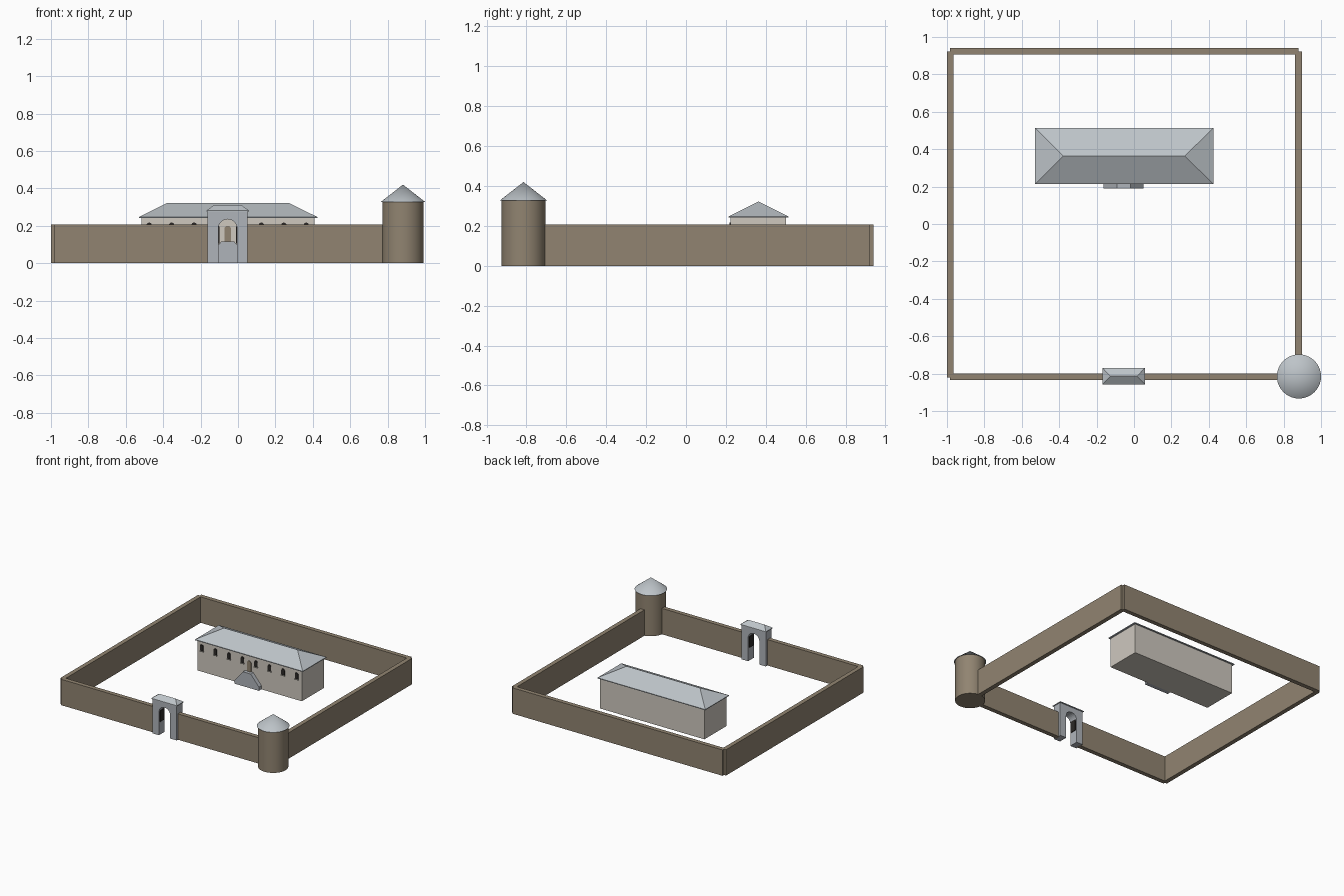
import bpy, bmesh, math

if "Cube" in bpy.data.objects:
    bpy.data.objects.remove(bpy.data.objects["Cube"])

def material(name, color):
    m = bpy.data.materials.new(name)
    m.diffuse_color = (*color, 1)
    m.use_nodes = True
    m.node_tree.nodes["Principled BSDF"].inputs["Base Color"].default_value = m.diffuse_color
    return m

BROWN = material("brown_stone", (.283, .231, .165))
CREAM = material("cream_plaster", (.62, .58, .52))
SLATE = material("pale_roof", (.51, .55, .58))
GREY = material("grey_stone", (.43, .455, .49))
DARK = material("dark_glass", (.025, .022, .02))

def finish(name, bm, mat):
    bmesh.ops.recalc_face_normals(bm, faces=bm.faces)
    me = bpy.data.meshes.new(name)
    bm.to_mesh(me)
    bm.free()
    me.materials.append(mat)
    ob = bpy.data.objects.new(name, me)
    bpy.context.collection.objects.link(ob)
    return ob

def box(name, x, y, z, mat):
    bm = bmesh.new()
    bmesh.ops.create_cube(bm, size=1)
    for v in bm.verts:
        v.co = [r[0] + (c + .5) * (r[1] - r[0]) for c, r in zip(v.co, (x, y, z))]
    return finish(name, bm, mat)

def prism(name, outline, y0, y1, mat):
    """Extrude an x-z outline from y0 to y1."""
    bm = bmesh.new()
    face = bm.faces.new([bm.verts.new((x, y0, z)) for x, z in outline])
    out = bmesh.ops.extrude_face_region(bm, geom=[face])["geom"]
    for v in out:
        if isinstance(v, bmesh.types.BMVert):
            v.co.y = y1
    return finish(name, bm, mat)

def hip_roof(name, x, y, eave, ridge_z, inset, mat, edge=.006):
    bm = bmesh.new()
    corners = [(x[0], y[0]), (x[1], y[0]), (x[1], y[1]), (x[0], y[1])]
    low = [bm.verts.new((a, b, eave - edge)) for a, b in corners]
    up = [bm.verts.new((a, b, eave)) for a, b in corners]
    mid = sum(y) / 2
    l = bm.verts.new((x[0] + inset, mid, ridge_z))
    r = bm.verts.new((x[1] - inset, mid, ridge_z))
    bm.faces.new(low)
    for i in range(4):
        j = (i + 1) % 4
        bm.faces.new((low[i], low[j], up[j], up[i]))
    bm.faces.new((up[0], up[1], r, l))
    bm.faces.new((up[1], up[2], r))
    bm.faces.new((up[2], up[3], l, r))
    bm.faces.new((up[3], up[0], l))
    return finish(name, bm, mat)

def cone(name, r1, r2, z0, z1, mat):
    bm = bmesh.new()
    bmesh.ops.create_cone(bm, cap_ends=True, segments=40, radius1=r1, radius2=r2, depth=z1 - z0)
    bmesh.ops.translate(bm, verts=bm.verts, vec=(.882, -.815, (z0 + z1) / 2))
    ob = finish(name, bm, mat)
    bpy.ops.object.select_all(action='DESELECT')
    ob.select_set(True)
    bpy.context.view_layer.objects.active = ob
    bpy.ops.object.shade_smooth_by_angle(angle=math.radians(35))

def arch(cx, half, spring, bottom, rise, n=14):
    """Arched opening outline, left foot to right foot."""
    curve = [(cx - half * math.cos(math.pi * i / n), spring + rise * math.sin(math.pi * i / n))
             for i in range(n + 1)]
    return [(cx - half, bottom)] + curve + [(cx + half, bottom)]

# Perimeter walls
H = (0, .207)
box("left_wall", (-1, -.965), (-.82, .922), H, BROWN)
box("right_wall", (.862, .897), (-.82, .922), H, BROWN)
box("back_wall", (-.983, .88), (.905, .94), H, BROWN)
box("front_wall_left", (-.983, -.15), (-.834, -.799), H, BROWN)
box("front_wall_right", (.04, .88), (-.834, -.799), H, BROWN)

# Corner tower
cone("tower_body", .11, .11, 0, .33, BROWN)
cone("tower_roof", .118, 0, .328, .42, SLATE)

# Arched gate with hipped cap and dark leaves against the jambs
C = -.055
outline = [(C - .107, 0)] + arch(C, .05, .185, 0, .05) + [(C + .107, 0), (C + .107, .28), (C - .107, .28)]
prism("gate_arch", outline, -.85, -.778, GREY)
hip_roof("gate_roof", (C - .113, C + .113), (-.857, -.77), .282, .312, .042, SLATE)
for s, side in ((-1, "left"), (1, "right")):
    a, b = sorted((C + s * .05, C + s * .044))
    box("gate_panel_" + side, (a, b), (-.84, -.788), (.105, .195), DARK)

# Main house
box("house_body", (-.515, .41), (.222, .502), (0, .243), CREAM)
hip_roof("house_roof", (-.53, .424), (.213, .514), .247, .322, .152, SLATE)

# Row of front windows with small sills
for i in range(8):
    x = C + (i - 3.5) * .12
    prism(f"window_{i + 1}", arch(x, .014, .205, .168, .012, 8), .217, .223, DARK)
    box(f"window_sill_{i + 1}", (x - .017, x + .017), (.213, .223), (.162, .168), CREAM)

# Entrance door and double staircase
prism("house_door", arch(C, .018, .182, .11, .018, 10), .216, .223, BROWN)
prism("double_stair", [(C - .107, 0), (C + .107, 0), (C + .107, .03), (C + .035, .115),
                       (C - .035, .115), (C - .107, .03)], .19, .223, GREY)
